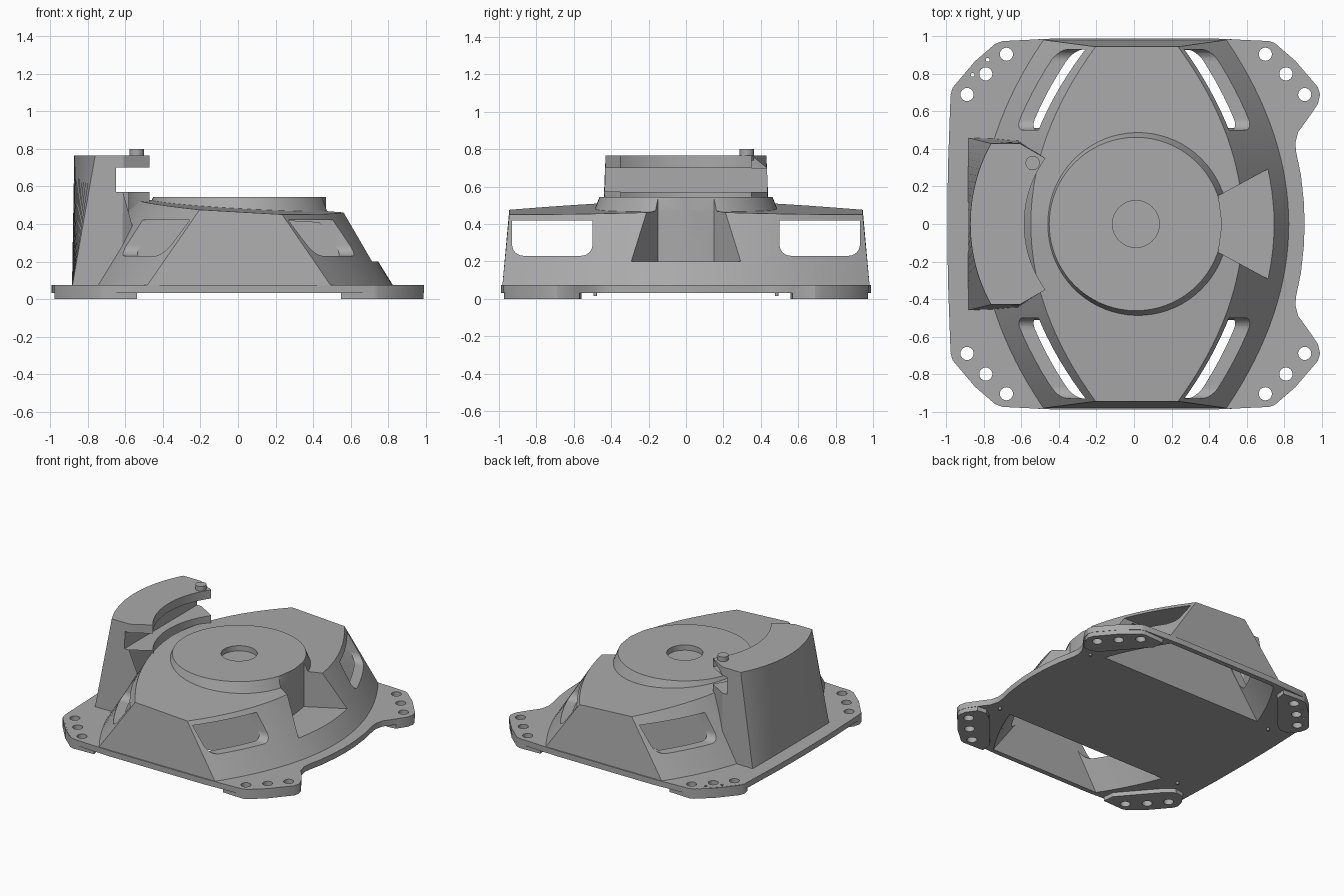
import bpy, bmesh, math

if "Cube" in bpy.data.objects:
    bpy.data.objects.remove(bpy.data.objects["Cube"])

grey = bpy.data.materials.new("plain grey")
grey.use_nodes = True
GREY = (0.4, 0.4, 0.4, 1)
grey.diffuse_color = GREY
grey.node_tree.nodes["Principled BSDF"].inputs["Base Color"].default_value = GREY


def finish(name, bm):
    bmesh.ops.recalc_face_normals(bm, faces=bm.faces)
    mesh = bpy.data.meshes.new(name)
    bm.to_mesh(mesh)
    bm.free()
    mesh.materials.append(grey)
    ob = bpy.data.objects.new(name, mesh)
    bpy.context.collection.objects.link(ob)
    return ob


def loft(name, low, high):
    """Closed solid between two matching rings of 3D points."""
    bm = bmesh.new()
    a = [bm.verts.new(p) for p in low]
    b = [bm.verts.new(p) for p in high]
    n = len(a)
    for i in range(n):
        j = (i + 1) % n
        bm.faces.new((a[i], a[j], b[j], b[i]))
    # caps are strips joining the two halves of each ring
    for ring in (a, b):
        for i in range(n // 2 - 1):
            bm.faces.new((ring[i], ring[i + 1], ring[n - 2 - i], ring[n - 1 - i]))
    return finish(name, bm)


def prism(name, pts, z0, z1, sideways=False):
    """Extruded outline, upright or along x (points are then y, z)."""
    bm = bmesh.new()
    place = (lambda p, h: (h, p[0], p[1])) if sideways else (lambda p, h: (p[0], p[1], h))
    a = [bm.verts.new(place(p, z0)) for p in pts]
    b = [bm.verts.new(place(p, z1)) for p in pts]
    bm.faces.new(a)
    bm.faces.new(b)
    for i in range(len(a)):
        j = (i + 1) % len(a)
        bm.faces.new((a[i], a[j], b[j], b[i]))
    return finish(name, bm)


def cone(name, x, y, z0, z1, r0, r1=None, sides=24):
    bm = bmesh.new()
    bmesh.ops.create_cone(bm, cap_ends=True, segments=sides, radius1=r0,
                          radius2=r0 if r1 is None else r1, depth=z1 - z0)
    bmesh.ops.translate(bm, vec=(x, y, (z0 + z1) / 2), verts=bm.verts)
    return finish(name, bm)


def cut(target, cutters):
    for c in cutters:
        mod = target.modifiers.new("cut", "BOOLEAN")
        mod.operation, mod.solver, mod.object = "DIFFERENCE", "EXACT", c
        bpy.context.view_layer.objects.active = target
        bpy.ops.object.modifier_apply(modifier=mod.name)


def roof(x, y):
    return 0.502 - 0.057 * x - 0.04 * abs(y)


def shell(name, v0, v1, inset, z0, drop):
    """Body form with bowed sides: v runs from front to back."""
    n = 32
    vs = [v0 + (v1 - v0) * i / n for i in range(n + 1)]

    def ring(right, left, bow, depth, z):
        pts = [(right - inset - bow * v * v, depth * v) for v in vs]
        pts += [(-left + inset + bow * v * v, depth * v) for v in reversed(vs)]
        return [(x, y, z(x, y)) for x, y in pts]
    return loft(name, ring(0.85, 0.84, 0.33, 0.985, lambda x, y: z0),
                ring(0.58, 0.55, 0.345, 0.945, lambda x, y: roof(x, y) - drop))


# Cutters
tunnels = [shell("tunnel_cutter", s * 0.52, s * 0.97, 0.05, 0.0, 0.05) for s in (-1, 1)]
windows = []
for s in (-1, 1):
    pts = [(0.93, 0.42), (0.5, 0.42)]
    for cy, start in ((0.56, 180), (0.87, 270)):
        pts += [(cy + 0.06 * math.cos(math.radians(start + a)),
                 0.29 + 0.06 * math.sin(math.radians(start + a))) for a in range(0, 91, 15)]
    windows.append(prism("window_cutter", [(s * y, z) for y, z in pts], -1.5, 1.5, True))
notch = prism("notch_cutter", [(0.45, -0.15), (0.47, 0), (0.45, 0.15),
                               (0.95, 0.42), (0.95, -0.42)], 0.2, 0.9)
holes = []
for s in (-1, 1):
    for x, y in ((0.70, 0.905), (0.81, 0.80), (0.91, 0.69)):
        for side in (1, -1):
            holes.append(cone("hole_cutter", side * x + (0.02 if side < 0 else 0),
                              s * y, -0.1, 0.2, 0.035))
for x, y in ((-0.86, 0.795), (-0.78, 0.875)):
    holes.append(cone("pin_hole_cutter", x, y, -0.1, 0.2, 0.01, sides=12))
hub = cone("hub_cutter", 0.01, 0, 0.505, 0.7, 0.125, sides=48)
slot = prism("slot_cutter", [(-0.65, -0.6), (-0.3, -0.6), (-0.3, 0.6), (-0.65, 0.6)], 0.57, 0.7)

# Main housing
housing = shell("housing", -1, 1, 0, 0.035, 0)
cut(housing, tunnels + windows + [notch, hub])

# Base plate outline, back half then mirrored to the front
half = [(0.91, 0), (0.905, 0.12), (0.89, 0.26), (0.865, 0.38), (0.86, 0.43), (0.875, 0.49),
        (0.94, 0.58), (0.98, 0.64), (0.992, 0.69), (0.98, 0.73), (0.86, 0.87), (0.75, 0.965),
        (0.72, 0.975), (0.4, 0.99), (-0.4, 0.99), (-0.7, 0.975), (-0.74, 0.96),
        (-0.87, 0.83), (-0.965, 0.715), (-0.978, 0.68), (-0.992, 0.3)]
outline = half + [(-0.995, 0)] + [(x, -y) for x, y in reversed(half[1:])]
plate = prism("base_plate", outline, 0.032, 0.075)
cut(plate, tunnels + holes)

# Corner feet
foot = [(0.55, 0.965), (0.72, 0.972), (0.75, 0.962), (0.86, 0.867), (0.978, 0.728),
        (0.99, 0.69), (0.978, 0.64), (0.93, 0.57), (0.86, 0.56), (0.8, 0.6), (0.56, 0.88)]
for sx, label in ((1, "left"), (-1, "right")):
    for sy, end in ((1, "back"), (-1, "front")):
        shift = 0.012 if sx < 0 else 0
        ob = prism(f"{end}_{label}_foot", [(sx * x + shift, sy * y) for x, y in foot], 0, 0.074)
        cut(ob, holes)
        cone(f"{end}_{label}_stud", sx * 0.8, sy * 0.485, 0.015, 0.04, 0.01, sides=12)

# Raised round deck with a shallow centre recess
deck = cone("round_deck", 0.01, 0, 0.45, 0.545, 0.50, 0.462, 72)
cut(deck, [hub, notch])

# Tower: straight at its foot, bowed at its top, hollowed on the inner side
n = 24
low, high = [], []
for i in range(n + 1):
    t = -1 + 2 * i / n
    a = t * math.asin(0.43 / 0.885)
    low.append((-0.885, 0.46 * t, 0.06))
    high.append((0.012 - 0.885 * math.cos(a), 0.885 * math.sin(a), 0.765))
inner_low, inner_high = [], []
for i in range(n + 1):
    t = 1 - 2 * i / n
    if i in (0, n):
        inner_low.append((-0.62, 0.45 * t, 0.06))
        inner_high.append((-0.61, 0.43 * t, 0.765))
    else:
        a = t / (1 - 2 / n) * math.asin(0.35 / 0.597)
        p = (0.012 - 0.597 * math.cos(a), 0.597 * math.sin(a))
        inner_low.append((*p, 0.06))
        inner_high.append((*p, 0.765))
tower = loft("tower", low + inner_low, high + inner_high)
cut(tower, [slot] + tunnels)
cone("tower_peg", -0.54, 0.325, 0.74, 0.8, 0.038)

for c in tunnels + windows + holes + [notch, hub, slot]:
    bpy.data.objects.remove(c)

# Smooth the curved walls, keep the edges crisp
for ob in bpy.context.collection.objects:
    if ob.type == "MESH" and ob.data.materials and ob.data.materials[0] == grey:
        bpy.ops.object.select_all(action="DESELECT")
        ob.select_set(True)
        bpy.context.view_layer.objects.active = ob
        bpy.ops.object.shade_smooth_by_angle(angle=math.radians(25))
